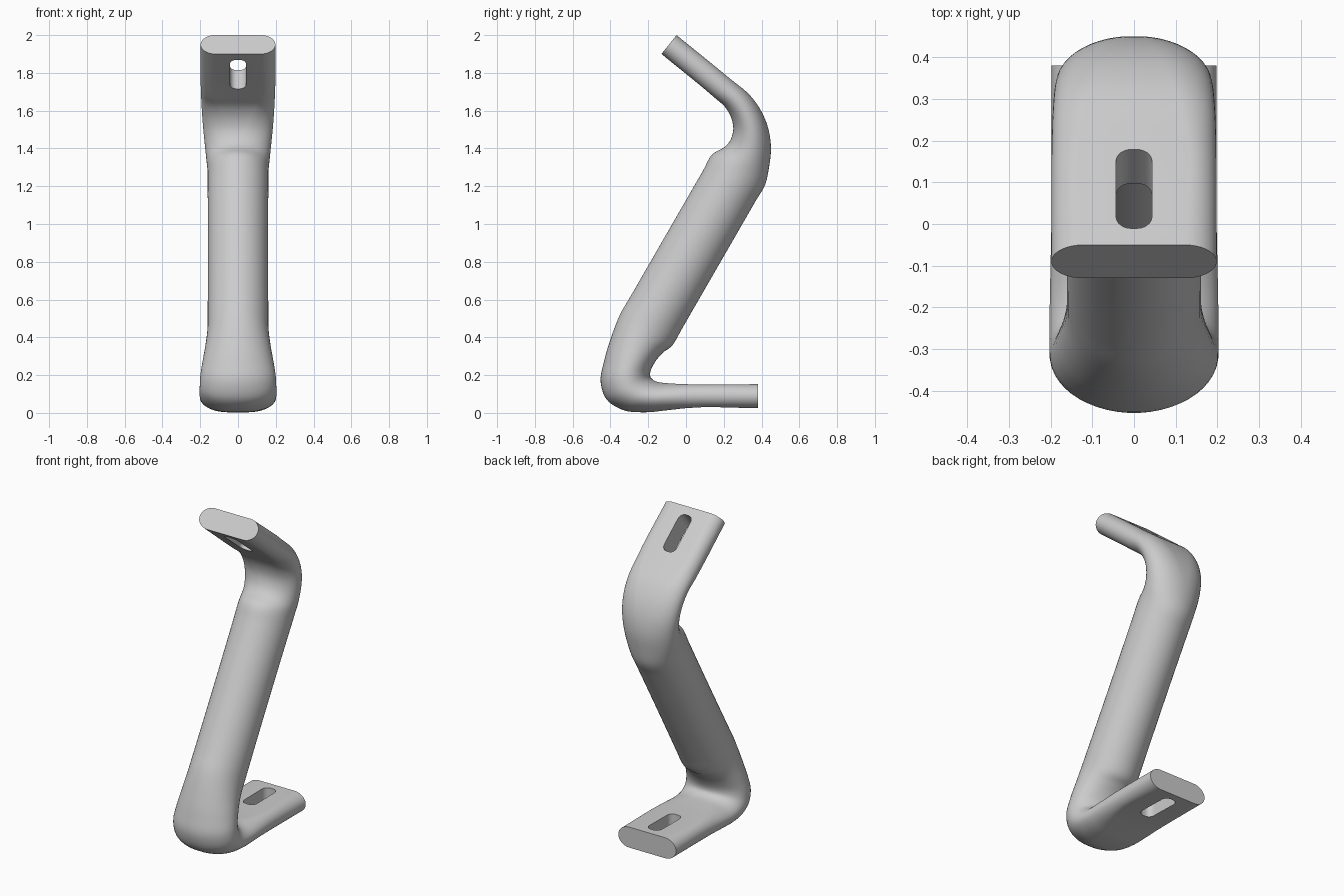
import bpy, bmesh, math
from mathutils import Vector, Matrix

if "Cube" in bpy.data.objects:
    bpy.data.objects.remove(bpy.data.objects["Cube"])

# Sections along the tube: (y, z) on the front/under side, (y, z) on the
# opposite side, half width, flatness (0 ellipse, 1 stadium)
SECTIONS = [
    (0.38, 0.025, 0.38, 0.152, 0.198, 0.9),
    (0.00, 0.025, 0.00, 0.152, 0.198, 0.9),
    (-0.10, 0.014, -0.08, 0.156, 0.2, 0.7),
    (-0.22, 0.003, -0.15, 0.164, 0.202, 0.4),
    (-0.33, 0.014, -0.18, 0.18, 0.203, 0.2),
    (-0.42, 0.070, -0.19, 0.20, 0.203, 0.1),
    (-0.452, 0.16, -0.185, 0.228, 0.2, 0),
    (-0.435, 0.27, -0.16, 0.275, 0.188, 0),
    (-0.40, 0.39, -0.12, 0.32, 0.173, 0),
    (-0.35, 0.52, -0.07, 0.36, 0.162, 0),
    (-0.301, 0.605, -0.021, 0.445, 0.161, 0),
    (0.091, 1.285, 0.371, 1.125, 0.161, 0),
    (0.14, 1.37, 0.42, 1.21, 0.162, 0),
    (0.20, 1.405, 0.438, 1.29, 0.168, 0),
    (0.235, 1.445, 0.45, 1.40, 0.176, 0.1),
    (0.25, 1.50, 0.437, 1.50, 0.184, 0.3),
    (0.24, 1.56, 0.40, 1.595, 0.19, 0.5),
    (0.21, 1.615, 0.34, 1.68, 0.194, 0.7),
    (0.15, 1.67, 0.235, 1.768, 0.197, 0.9),
    (-0.13, 1.90, -0.05, 2.0, 0.198, 0.9),
]
SIDES, STEPS = 48, 5


def smooth_sections(rows, steps):
    """Smooth non-uniform interpolation through the sections."""
    n, k = len(rows), len(rows[0])
    h = [math.dist(rows[i][:4], rows[i + 1][:4]) for i in range(n - 1)]
    d = [[(b - a) / h[i] for a, b in zip(rows[i], rows[i + 1])] for i in range(n - 1)]
    m = [d[0]]
    for i in range(1, n - 1):
        m.append([(d[i - 1][j] * h[i] + d[i][j] * h[i - 1]) / (h[i - 1] + h[i]) for j in range(k)])
    m.append(d[-1])
    out = []
    for i in range(n - 1):
        for s in range(steps):
            t = s / steps
            a, b = 2 * t**3 - 3 * t**2 + 1, t**3 - 2 * t**2 + t
            c, e = 3 * t**2 - 2 * t**3, t**3 - t**2
            out.append([a * rows[i][j] + b * h[i] * m[i][j] + c * rows[i + 1][j]
                        + e * h[i] * m[i + 1][j] for j in range(k)])
    return out + [list(rows[-1])]


def finish(name, bm):
    bmesh.ops.recalc_face_normals(bm, faces=bm.faces)
    mesh = bpy.data.meshes.new(name)
    bm.to_mesh(mesh)
    bm.free()
    obj = bpy.data.objects.new(name, mesh)
    bpy.context.collection.objects.link(obj)
    return obj


def loft(name, rows):
    bm = bmesh.new()
    rings = []
    for ay, az, by, bz, w, flat in rows:
        p, q = Vector((0, ay, az)), Vector((0, by, bz))
        mid, half = (p + q) / 2, (p - q) / 2
        t = half.length
        ring = []
        for i in range(SIDES):
            a = 2 * math.pi * (i + 0.5) / SIDES
            c = math.cos(a)
            stadium = math.copysign(w - t, c) + t * c
            x = w * c * (1 - flat) + stadium * flat
            ring.append(bm.verts.new(mid + half * math.sin(a) + Vector((x, 0, 0))))
        rings.append(ring)
    for r0, r1 in zip(rings, rings[1:]):
        for i in range(SIDES):
            j = (i + 1) % SIDES
            bm.faces.new((r0[i], r0[j], r1[j], r1[i]))
    bm.faces.new(rings[0])
    bm.faces.new(rings[-1])
    return finish(name, bm)


def slot_cutter(name, y, z, tilt, length=0.243, width=0.086, r=0.036, depth=0.3):
    """Rounded slot prism, long axis along y before tilting about x."""
    bm = bmesh.new()
    outline = []
    for q, (sx, sy) in enumerate([(1, 1), (-1, 1), (-1, -1), (1, -1)]):
        for s in range(9):
            a = math.pi / 2 * (q + s / 8)
            outline.append((sx * (width / 2 - r) + r * math.cos(a),
                            sy * (length / 2 - r) + r * math.sin(a)))
    face = bm.faces.new([bm.verts.new((px, py, -depth / 2)) for px, py in outline])
    ext = bmesh.ops.extrude_face_region(bm, geom=[face])
    top = [v for v in ext["geom"] if isinstance(v, bmesh.types.BMVert)]
    bmesh.ops.translate(bm, vec=(0, 0, depth), verts=top)
    bm.transform(Matrix.Translation((0, y, z)) @ Matrix.Rotation(tilt, 4, 'X'))
    obj = finish(name, bm)
    obj.hide_render = True
    return obj


# Bent tube bracket with flattened ends
bracket = loft("bent_tube_bracket", smooth_sections(SECTIONS, STEPS))

# Bolt slots through both flattened ends
cutters = [slot_cutter("lower_slot_cutter", 0.21, 0.09, 0),
           slot_cutter("upper_slot_cutter", 0.042, 1.84, math.atan2(-0.23, 0.28))]
bpy.context.view_layer.objects.active = bracket
bracket.select_set(True)
for cutter in cutters:
    mod = bracket.modifiers.new("slot", 'BOOLEAN')
    mod.operation, mod.solver, mod.object = 'DIFFERENCE', 'EXACT', cutter
    bpy.ops.object.modifier_apply(modifier=mod.name)
    bpy.data.objects.remove(cutter)
bpy.ops.object.shade_smooth_by_angle(angle=math.radians(35))
